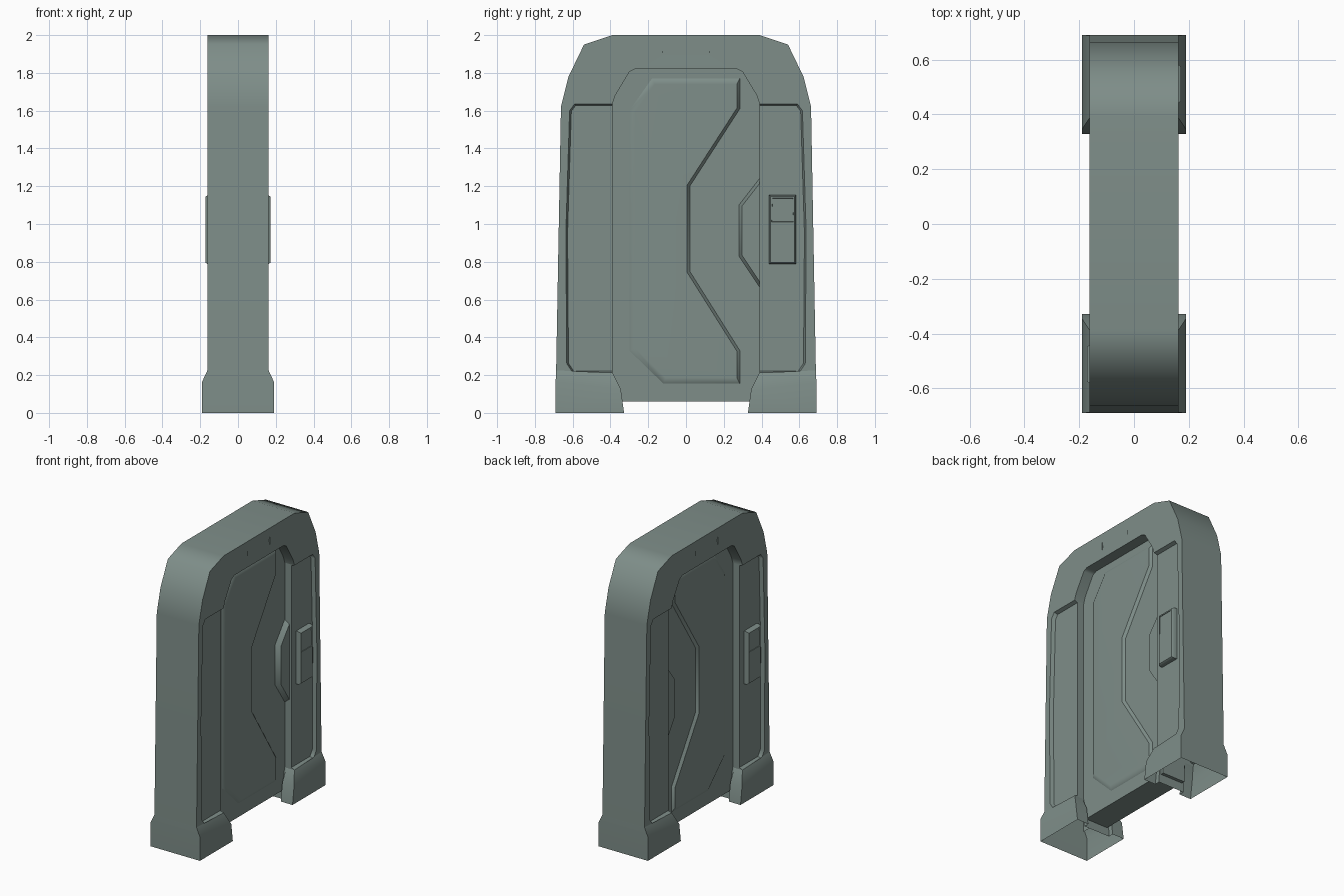
import bpy, bmesh, math
from mathutils import Vector

if "Cube" in bpy.data.objects:
    bpy.data.objects.remove(bpy.data.objects["Cube"])

paint = bpy.data.materials.new("green_grey_paint")
paint.diffuse_color = (0.21, 0.27, 0.25, 1)
paint.use_nodes = True
paint.node_tree.nodes["Principled BSDF"].inputs["Base Color"].default_value = paint.diffuse_color


def inset(poly, d):
    """Offset a (y, z) polygon inwards by d (a number, or one per edge) with mitred corners."""
    n = len(poly)
    ds = d if isinstance(d, list) else [d] * n
    area = sum(poly[i][0] * poly[(i + 1) % n][1] - poly[(i + 1) % n][0] * poly[i][1] for i in range(n))
    sg = 1 if area > 0 else -1
    out = []
    for i in range(n):
        p, a, b = Vector(poly[i]), Vector(poly[i - 1]), Vector(poly[(i + 1) % n])
        e1, e2 = (p - a).normalized(), (b - p).normalized()
        n1, n2 = Vector((-e1.y, e1.x)) * sg, Vector((-e2.y, e2.x)) * sg
        c, d1, d2 = n1.dot(n2), ds[i - 1], ds[i]
        q = p + (n1 * (d1 - d2 * c) + n2 * (d2 - d1 * c)) / (1 - c * c)
        out.append((q.x, q.y))
    return out


def loft(name, rings, cap_start=True, cap_end=True):
    """Skin a list of equal-length point rings."""
    bm = bmesh.new()
    vs = [[bm.verts.new(p) for p in r] for r in rings]
    n = len(vs[0])
    for a, b in zip(vs, vs[1:]):
        for i in range(n):
            j = (i + 1) % n
            bm.faces.new((a[i], a[j], b[j], b[i]))
    if cap_start:
        bm.faces.new(vs[0][::-1])
    if cap_end:
        bm.faces.new(vs[-1])
    bmesh.ops.recalc_face_normals(bm, faces=bm.faces[:])
    me = bpy.data.meshes.new(name)
    bm.to_mesh(me)
    bm.free()
    me.materials.append(paint)
    ob = bpy.data.objects.new(name, me)
    bpy.context.collection.objects.link(ob)
    return ob


def ring(poly, x, sy=1):
    return [(x, y * sy, z) for y, z in poly]


def cut(ob, cutter):
    m = ob.modifiers.new("cut", 'BOOLEAN')
    m.operation, m.solver, m.object = 'DIFFERENCE', 'EXACT', cutter
    bpy.context.view_layer.objects.active = ob
    bpy.ops.object.modifier_apply(modifier=m.name)
    bpy.data.objects.remove(cutter, do_unlink=True)


def mirrored(half):
    return half + [(-y, z) for y, z in reversed(half)]


T, PANEL, DOOR = 0.162, 0.137, 0.087   # half depths of frame, side panels, door

# Arched frame
outer = [(0.688, 0.2), (0.662, 1.62), (0.622, 1.78), (0.54, 1.95), (0.39, 2.0)]
opening = [(0.39, 0.2), (0.39, 1.635), (0.375, 1.68), (0.30, 1.805), (0.27, 1.82)]
arch = mirrored(outer) + [(-y, z) for y, z in opening] + opening[::-1]
frame = loft("arched_frame", [ring(arch, -T), ring(arch, T)])

# Side panel recesses and the shallow groove above the door
panel = [(0.33, 1.637), (0.59, 1.637), (0.617, 1.60), (0.637, 0.95),
         (0.632, 0.26), (0.60, 0.212), (0.33, 0.212)]
for s in (1, -1):
    for sy in (1, -1):
        cut(frame, loft("panel_cutter", [ring(inset(panel, -0.003), s * (T + 0.01), sy),
                                         ring(inset(panel, 0.01), s * PANEL, sy)]))
    groove = [(s * (T + 0.02), 1.95), (s * T, 1.95), (s * (T - 0.009), 1.91),
              (s * T, 1.87), (s * (T + 0.02), 1.87)]
    cut(frame, loft("groove_cutter", [[(x, y, z) for x, z in groove] for y in (-0.122, 0.122)]))

# Open the leg bottoms above the hollow feet
bm = bmesh.new()
bm.from_mesh(frame.data)
low = [f for f in bm.faces if f.normal.z < -0.9 and f.calc_center_median().z < 0.205]
bmesh.ops.delete(bm, geom=low, context='FACES')
bm.to_mesh(frame.data)
bm.free()

# Flared hollow feet with a slot for the door
for sy, side in ((1, "back"), (-1, "front")):
    def foot_ring(hx, y_in, y_slot, y_out, z_in, z_out):
        half = [(hx, y_out, z_out), (hx, y_in, z_in), (0.10, y_in, z_in), (0.10, y_slot, z_in)]
        return [(x, y * sy, z) for x, y, z in half + [(-x, y, z) for x, y, z in reversed(half)]]
    loft("foot_" + side, [foot_ring(0.19, 0.328, 0.365, 0.69, 0, 0),
                          foot_ring(0.19, 0.345, 0.37, 0.69, 0.125, 0.165),
                          foot_ring(T, 0.388, 0.389, 0.688, 0.212, 0.225)], False, False)

# Door slab
door = mirrored([(0.39, 0.06)] + opening[1:])
loft("door_slab", [ring(door, -DOOR), ring(door, DOOR)])

plate = [(-0.30, 1.60), (-0.18, 1.77), (0.285, 1.77), (0.285, 1.61), (0.02, 1.20),
         (0.02, 0.75), (0.285, 0.33), (0.285, 0.155), (-0.12, 0.155), (-0.30, 0.33)]
plate_bevel = [0.03] * 2 + [0.015] * 5 + [0.03] * 3
grip = [(0.42, 1.28), (0.28, 1.10), (0.28, 0.83), (0.42, 0.62)]
keypad = [(0.44, 0.787), (0.583, 0.787), (0.583, 1.153), (0.44, 1.153)]
screen = [(0.452, 1.01), (0.571, 1.01), (0.567, 1.138), (0.456, 1.138)]

for s, side in ((1, "right"), (-1, "left")):
    # Raised door plate with the chevron edge
    loft("door_plate_" + side, [ring(plate, s * DOOR),
                                ring(inset(plate, plate_bevel), s * (DOOR + 0.018))], False)
    # Grip block beside the door
    loft("door_grip_" + side, [ring(grip, s * DOOR), ring(inset(grip, 0.016), s * 0.122)], False)
    # Keypad, on opposite ends of the two faces
    pad = loft("keypad_" + side, [ring(keypad, s * (PANEL - 0.005), s), ring(keypad, s * 0.16, s),
                                  ring(inset(keypad, 0.008), s * 0.172, s)])
    cut(pad, loft("screen_cutter", [ring(screen, s * 0.19, s), ring(inset(screen, 0.002), s * 0.168, s)]))

# Soft shading across shallow angles, large faces kept flat
for ob in bpy.data.objects:
    ob.data.shade_smooth()
    ob.data.set_sharp_from_angle(angle=math.radians(47))
    m = ob.modifiers.new("weighted_normals", 'WEIGHTED_NORMAL')
    m.keep_sharp = True
